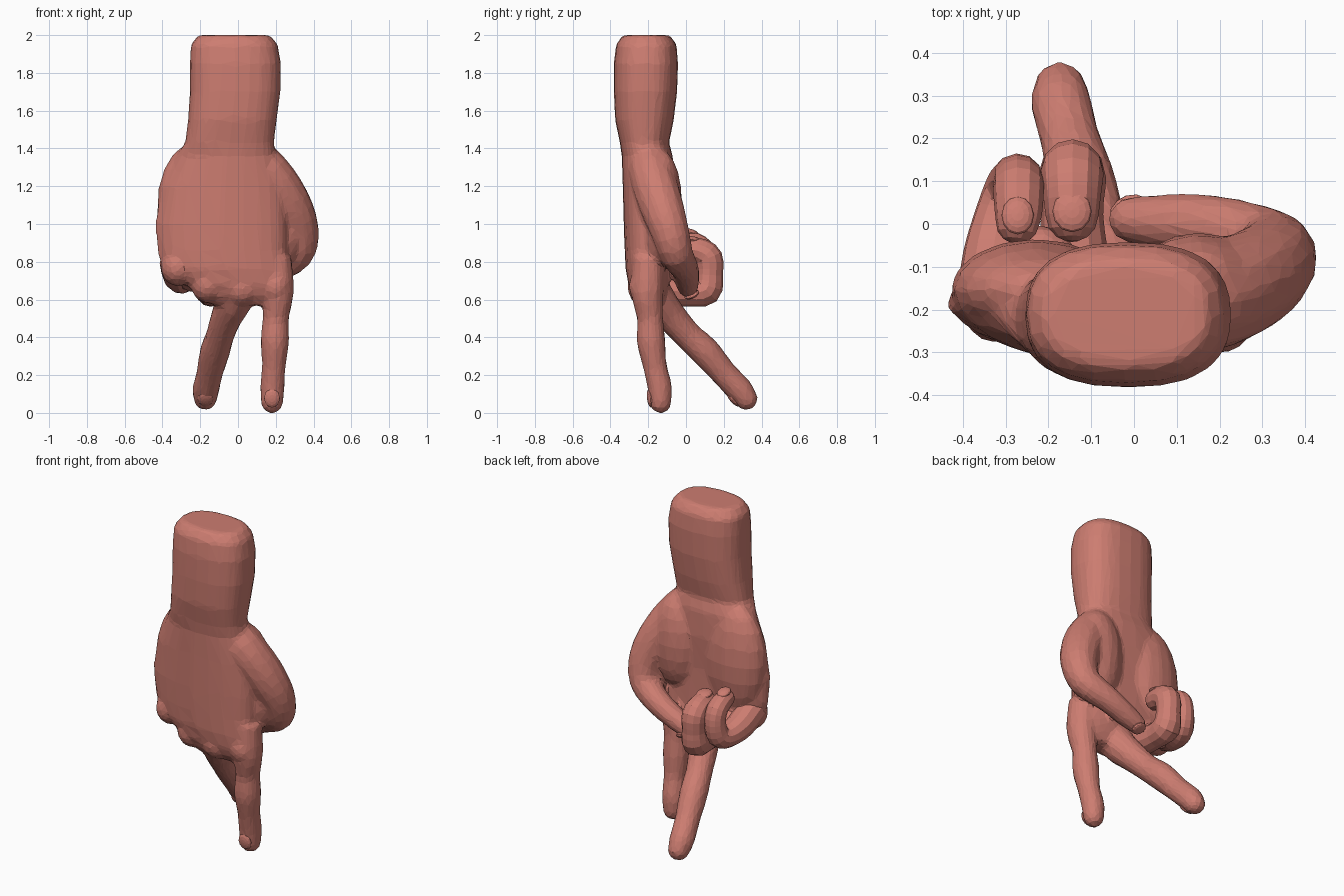
import bpy, bmesh, math
from mathutils import Vector, Matrix

cube = bpy.data.objects.get("Cube")
if cube:
    bpy.data.objects.remove(cube, do_unlink=True)

skin = bpy.data.materials.new("skin")
skin.use_nodes = True
COLOUR = (0.61, 0.205, 0.165, 1)
skin.diffuse_color = COLOUR
bsdf = next(n for n in skin.node_tree.nodes if n.type == 'BSDF_PRINCIPLED')
bsdf.inputs["Base Color"].default_value = COLOUR
bsdf.inputs["Roughness"].default_value = 0.7


def finish(name, bm):
    """Turn a bmesh into a flat-shaded skin object."""
    bmesh.ops.recalc_face_normals(bm, faces=bm.faces[:])
    mesh = bpy.data.meshes.new(name)
    bm.to_mesh(mesh)
    bm.free()
    mesh.materials.append(skin)
    obj = bpy.data.objects.new(name, mesh)
    bpy.context.collection.objects.link(obj)
    return obj


def bridge(bm, rings):
    """Join rings of points into a closed shell."""
    loops = [[bm.verts.new(p) for p in ring] for ring in rings]
    n = len(loops[0])
    for a, b in zip(loops, loops[1:]):
        for i in range(n):
            j = (i + 1) % n
            bm.faces.new((a[i], a[j], b[j], b[i]))
    bm.faces.new(loops[0][::-1])
    bm.faces.new(loops[-1])


def spline(points, steps=3):
    """Smooth curve through (x, y, z, radius) points."""
    pts = [Vector(p) for p in points]
    pts = [2 * pts[0] - pts[1]] + pts + [2 * pts[-1] - pts[-2]]
    out = []
    for a, b, c, d in zip(pts, pts[1:], pts[2:], pts[3:]):
        for k in range(steps):
            t = k / steps
            out.append(0.5 * (2 * b + (c - a) * t + (2 * a - 5 * b + 4 * c - d) * t * t
                              + (3 * b - a - 3 * c + d) * t ** 3))
    return out + [pts[-2]]


def tube(bm, points, sides=12):
    """Finger-like tube with a rounded tip."""
    path = spline(points)
    centres = [p.to_3d() for p in path]
    radii = [p[3] for p in path]
    tip, tip_r = centres[-1], radii[-1]
    end = (centres[-1] - centres[-2]).normalized()
    for deg in (30, 55, 78):
        a = math.radians(deg)
        centres.append(tip + end * tip_r * math.sin(a))
        radii.append(tip_r * math.cos(a))
    side = Vector((1, 0.1, 0))
    rings = []
    for i, c in enumerate(centres):
        d = (centres[min(i + 1, len(centres) - 1)] - centres[max(i - 1, 0)]).normalized()
        side = (side - d * side.dot(d)).normalized()
        up = d.cross(side)
        angles = [2 * math.pi * k / sides for k in range(sides)]
        rings.append([c + radii[i] * (side * math.cos(a) + up * math.sin(a)) for a in angles])
    bridge(bm, rings)


def ball(bm, centre, scale):
    matrix = Matrix.Translation(centre) @ Matrix.Diagonal((*scale, 1))
    bmesh.ops.create_uvsphere(bm, u_segments=16, v_segments=10, radius=1, matrix=matrix)


def nail(name, centre, normal, along, width=0.042, length=0.05):
    """Thin domed plate lying on a fingertip."""
    n = Vector(normal).normalized()
    y = Vector(along)
    y = (y - n * y.dot(n)).normalized()
    x = y.cross(n)
    rot = Matrix((x, y, n)).transposed().to_4x4()
    bm = bmesh.new()
    matrix = Matrix.Translation(centre) @ rot @ Matrix.Diagonal((width, length, 0.018, 1))
    bmesh.ops.create_uvsphere(bm, u_segments=12, v_segments=8, radius=1, matrix=matrix)
    finish(name, bm)


# Forearm and palm: z, x min, x max, y min, y max
body = bmesh.new()
sections = [
    (2.0, -.21, .17, -.335, -.085), (1.95, -.25, .21, -.37, -.05),
    (1.85, -.255, .228, -.382, -.042), (1.7, -.255, .225, -.382, -.047),
    (1.55, -.265, .205, -.375, -.065), (1.43, -.28, .19, -.35, -.09),
    (1.36, -.33, .20, -.34, -.07), (1.2, -.41, .25, -.335, -.065),
    (1.0, -.44, .26, -.33, -.08), (0.86, -.43, .26, -.325, -.08),
    (0.76, -.40, .27, -.32, -.08), (0.68, -.28, .275, -.305, -.09),
    (0.62, -.20, .27, -.28, -.11), (0.57, -.13, .22, -.24, -.13),
]
rings = []
for z, x0, x1, y0, y1 in sections:
    ring = []
    for k in range(24):
        a = 2 * math.pi * k / 24
        c, s = math.cos(a), math.sin(a)
        x = (x0 + x1) / 2 + math.copysign(abs(c) ** 0.8, c) * (x1 - x0) / 2
        y = (y0 + y1) / 2 + math.copysign(abs(s) ** 0.8, s) * (y1 - y0) / 2
        # The back of the hand falls away towards the little finger
        if z < 1.4 and s < 0:
            y += 0.15 * max(0, -x - 0.1)
        ring.append((x, y, z))
    rings.append(ring)
bridge(body, rings)

# Heel of the palm, ball of the thumb, thumb web
ball(body, (-.23, -.155, 1.09), (.20, .12, .34))
ball(body, (.15, -.13, 1.11), (.15, .11, .28))
ball(body, (.26, -.13, .95), (.07, .08, .16))
# Knuckles and the web between the folded fingers
ball(body, (.20, -.21, .67), (.085, .095, .1))
ball(body, (.02, -.21, .66), (.10, .10, .10))
ball(body, (-.16, -.20, .68), (.09, .10, .10))
ball(body, (-.32, -.18, .77), (.09, .10, .10))
ball(body, (-.23, -.08, .71), (.10, .08, .07))

# Thumb, sweeping out and back across the palm
tube(body, [(.02, -.2, 1.42, .09), (.155, -.185, 1.28, .118), (.262, -.138, 1.12, .12),
            (.325, -.088, .97, .105), (.31, -.05, .84, .09), (.19, -.005, .76, .074),
            (.07, .005, .70, .066), (-.005, .01, .665, .056)])
# Index finger, straight down
tube(body, [(.2, -.2, .82, .085), (.21, -.205, .64, .086), (.2, -.19, .5, .07),
            (.195, -.185, .38, .077), (.19, -.165, .25, .064), (.182, -.14, .14, .066),
            (.18, -.135, .057, .06)])
# Middle finger, stepping backwards
tube(body, [(.01, -.21, .72, .09), (-.015, -.16, .61, .10), (-.06, -.08, .51, .085),
            (-.095, .01, .41, .076), (-.122, .1, .325, .081), (-.15, .2, .21, .071),
            (-.17, .28, .125, .072), (-.173, .317, .077, .064)])
hand = finish("hand", body)

# Blend the parts into one skin with broad facets
remesh = hand.modifiers.new("blend", 'REMESH')
remesh.mode = 'VOXEL'
remesh.voxel_size = 0.014
smooth = hand.modifiers.new("soften", 'SMOOTH')
smooth.factor = 0.5
smooth.iterations = 7
facets = hand.modifiers.new("facets", 'DECIMATE')
facets.ratio = 0.09
graph = bpy.context.evaluated_depsgraph_get()
baked = bpy.data.meshes.new_from_object(hand.evaluated_get(graph))
hand.modifiers.clear()
hand.data = baked
baked.materials.clear()
baked.materials.append(skin)
for poly in baked.polygons:
    poly.use_smooth = False

# Curled ring and little fingers
ring_finger = bmesh.new()
tube(ring_finger, [(-.14, -.2, .69, .08), (-.14, -.1, .65, .082), (-.145, .02, .637, .073),
                   (-.145, .108, .65, .08), (-.145, .125, .73, .07),
                   (-.145, .12, .82, .074), (-.145, .07, .857, .068), (-.145, .02, .865, .062)])
finish("ring_finger", ring_finger)
little_finger = bmesh.new()
tube(little_finger, [(-.33, -.18, .80, .085), (-.32, -.07, .73, .08), (-.30, .03, .70, .069),
                     (-.28, .085, .72, .067), (-.272, .105, .80, .06),
                     (-.27, .085, .87, .06), (-.27, .03, .905, .056), (-.272, .005, .912, .052)])
finish("little_finger", little_finger)

# Nails
nail("index_nail", (.18, -.189, .078), (0, -1, -.12), (0, 0, 1))
nail("middle_nail", (-.172, .25, .073), (0, -.75, -.65), (0, .65, -.75))
nail("ring_nail", (-.145, .03, .918), (0, .15, 1), (0, 1, 0), .046)
nail("little_nail", (-.272, .02, .957), (0, .25, 1), (0, 1, 0), .038, .046)
nail("thumb_nail", (-.01, .03, .627), (-.3, .4, -.85), (-.9, 0, -.35))
